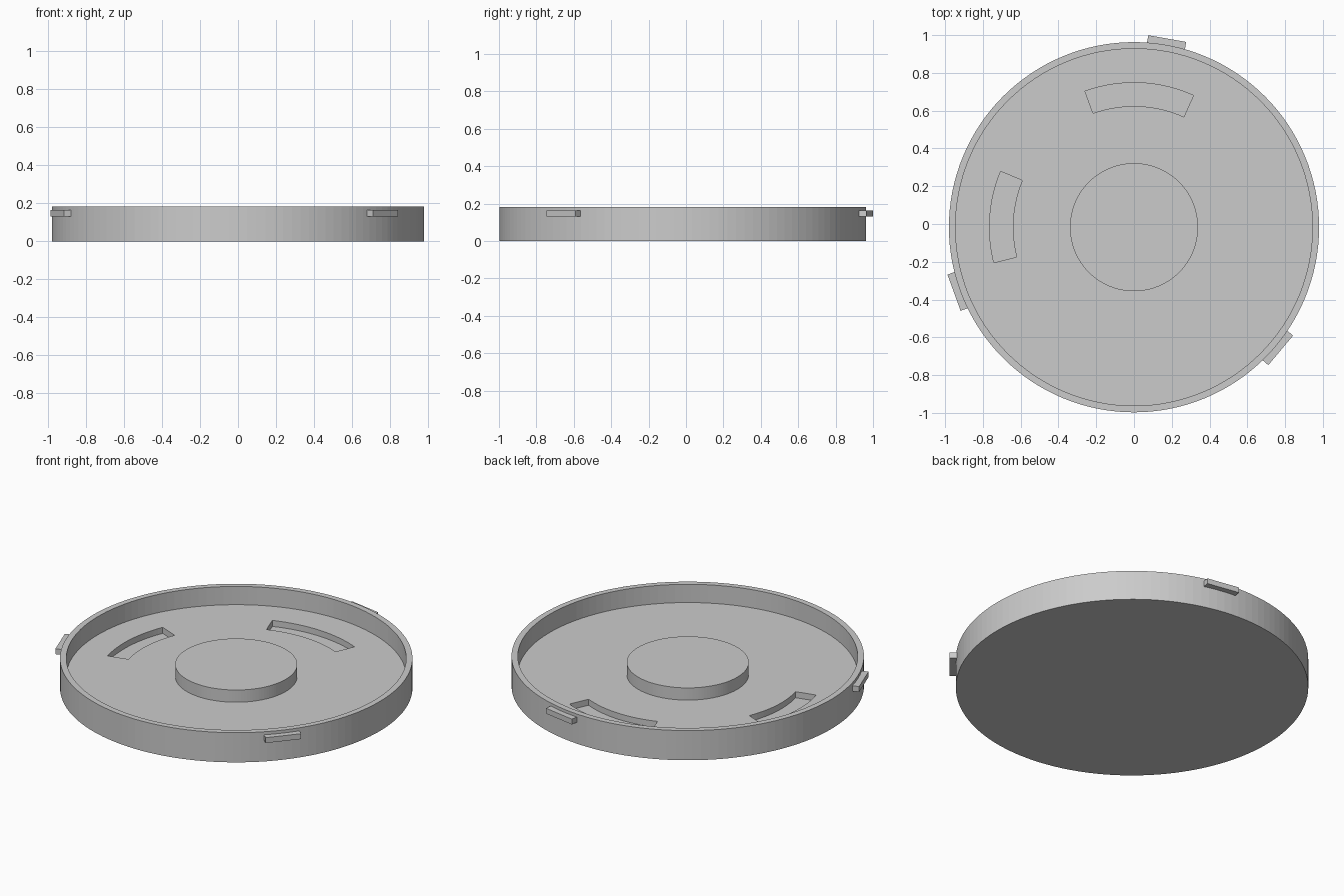
import bpy, bmesh
from math import sin, cos, radians, pi
from mathutils import Matrix

cube = bpy.data.objects.get("Cube")
if cube:
    bpy.data.objects.remove(cube, do_unlink=True)

CENTRE_Y = -0.017
SEGMENTS = 128
FLOOR = 0.07

grey = bpy.data.materials.new("light_grey")
grey.use_nodes = True
colour = (0.6, 0.6, 0.6, 1)
grey.diffuse_color = colour
grey.node_tree.nodes["Principled BSDF"].inputs["Base Color"].default_value = colour


def add_object(name, bm):
    bmesh.ops.recalc_face_normals(bm, faces=bm.faces)
    mesh = bpy.data.meshes.new(name)
    bm.to_mesh(mesh)
    bm.free()
    mesh.materials.append(grey)
    obj = bpy.data.objects.new(name, mesh)
    obj.location.y = CENTRE_Y
    bpy.context.collection.objects.link(obj)
    return obj


def lathe(name, profile):
    """Turn an (r, z) profile around the z axis."""
    bm = bmesh.new()
    verts = [bm.verts.new((r, 0, z)) for r, z in profile]
    edges = [bm.edges.new(pair) for pair in zip(verts, verts[1:])]
    bmesh.ops.spin(bm, geom=verts + edges, axis=(0, 0, 1), cent=(0, 0, 0),
                   angle=2 * pi, steps=SEGMENTS, use_merge=True)
    bmesh.ops.remove_doubles(bm, verts=bm.verts, dist=1e-5)
    return add_object(name, bm)


def arc_block(name, r_in, r_out, start, end, z_low, z_high, steps=16):
    """Solid curved block between two radii and two angles in degrees."""
    angles = [radians(start + (end - start) * i / steps) for i in range(steps + 1)]
    outline = [(r_out * cos(a), r_out * sin(a)) for a in angles]
    outline += [(r_in * cos(a), r_in * sin(a)) for a in reversed(angles)]
    bm = bmesh.new()
    face = bm.faces.new([bm.verts.new((x, y, z_low)) for x, y in outline])
    top = bmesh.ops.extrude_face_region(bm, geom=[face])
    moved = [g for g in top["geom"] if isinstance(g, bmesh.types.BMVert)]
    bmesh.ops.translate(bm, verts=moved, vec=(0, 0, z_high - z_low))
    return add_object(name, bm)


# Shallow round tray with a raised rim
tray = lathe("tray", [(0, 0), (0.98, 0), (0.98, 0.182), (0.945, 0.182),
                      (0.945, FLOOR), (0, FLOOR)])

# Two curved recesses in the tray floor
cutters = []
for name, start, end in (("back", 65.7, 109.8), ("right", 157.3, 194.2)):
    cutter = arc_block(name + "_slot_cutter", 0.641, 0.765, start, end, 0.033, 0.12)
    cutter.hide_render = True
    cut = tray.modifiers.new(name + "_slot", "BOOLEAN")
    cut.operation, cut.solver, cut.object = "DIFFERENCE", "EXACT", cutter
    cutters.append(cutter)

bpy.context.view_layer.update()
graph = bpy.context.evaluated_depsgraph_get()
cut_mesh = bpy.data.meshes.new_from_object(tray.evaluated_get(graph))
tray.modifiers.clear()
tray.data = cut_mesh
for cutter in cutters:
    bpy.data.objects.remove(cutter, do_unlink=True)

# Central raised disc
lathe("centre_disc", [(0, FLOOR - 0.01), (0.339, FLOOR - 0.01),
                      (0.339, 0.145), (0, 0.145)])

# Three locking tabs evenly spaced around the rim
for name, angle in (("back", 80), ("right", 200), ("left", 320)):
    bm = bmesh.new()
    bmesh.ops.create_cube(bm, size=1, matrix=Matrix.Rotation(radians(angle), 4, "Z")
                          @ Matrix.Translation((0.984, 0, 0.147))
                          @ Matrix.Diagonal((0.06, 0.204, 0.033, 1)))
    add_object(name + "_locking_tab", bm)
